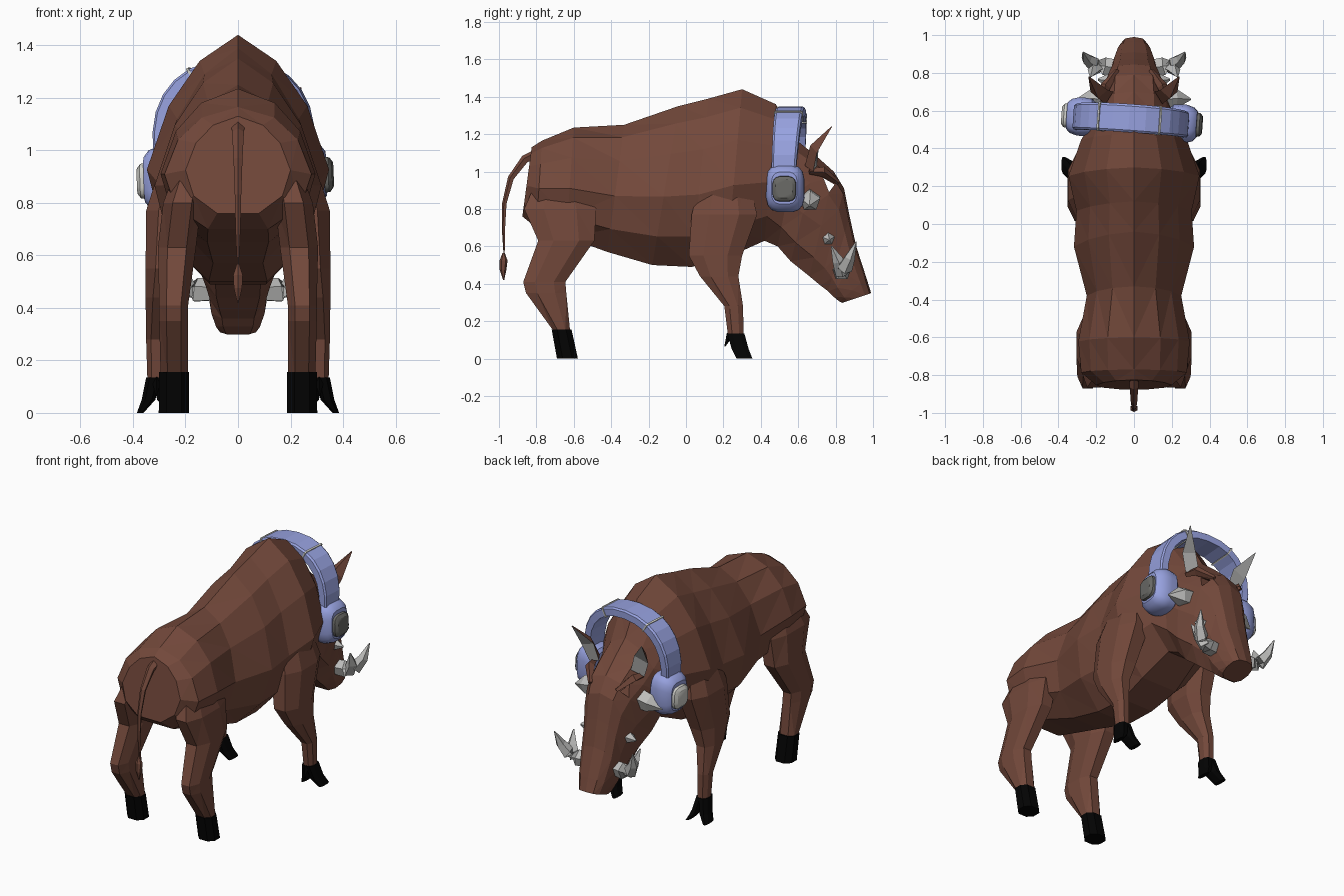
import bpy, bmesh, math
from mathutils import Vector, Matrix

if "Cube" in bpy.data.objects:
    bpy.data.objects.remove(bpy.data.objects["Cube"])


def material(name, rgb):
    m = bpy.data.materials.new(name)
    m.diffuse_color = (*rgb, 1)
    m.use_nodes = True
    m.node_tree.nodes["Principled BSDF"].inputs["Base Color"].default_value = m.diffuse_color
    return m


BROWN = material("brown hide", (0.17, 0.065, 0.043))
BLACK = material("black hoof", (0.001, 0.001, 0.001))
IVORY = material("grey ivory", (0.50, 0.50, 0.49))
BLUE = material("periwinkle blue", (0.31, 0.36, 0.74))
PALE = material("pale grey", (0.62, 0.62, 0.58))
DARK = material("dark grey", (0.14, 0.14, 0.13))


def loft(name, rings, mat, mirror=False, tri=False, xform=None, smooth=False):
    """Skin a list of equal-length point rings and cap both ends."""
    bm = bmesh.new()
    vs = [[bm.verts.new(p) for p in r] for r in rings]
    n = len(vs[0])
    for a, b in zip(vs, vs[1:]):
        for i in range(n):
            j = (i + 1) % n
            bm.faces.new((a[i], a[j], b[j], b[i]))
    bm.faces.new(vs[0])
    bm.faces.new(vs[-1])
    bmesh.ops.remove_doubles(bm, verts=bm.verts[:], dist=1e-5)
    if tri:
        bmesh.ops.triangulate(bm, faces=bm.faces[:])
    if xform:
        bm.transform(xform)
    bmesh.ops.recalc_face_normals(bm, faces=bm.faces[:])
    me = bpy.data.meshes.new(name)
    bm.to_mesh(me)
    bm.free()
    me.materials.append(mat)
    ob = bpy.data.objects.new(name, me)
    bpy.context.collection.objects.link(ob)
    if mirror:
        ob.modifiers.new("mirror", 'MIRROR').use_mirror_merge = False
    if smooth:
        bpy.ops.object.select_all(action='DESELECT')
        ob.select_set(True)
        bpy.context.view_layer.objects.active = ob
        bpy.ops.object.shade_smooth_by_angle(angle=math.radians(35))
    return ob


def tube(name, path, mat, n=5, **kw):
    """Path entries are (x, y, z, radius)."""
    pts = [Vector(p[:3]) for p in path]
    rings = []
    for i, p in enumerate(pts):
        d = (pts[min(i + 1, len(pts) - 1)] - pts[max(i - 1, 0)]).normalized()
        side = Vector((1, 0, 0)) if abs(d.x) < 0.8 else Vector((0, 1, 0))
        u = d.cross(side).normalized()
        v = d.cross(u)
        rings.append([p + path[i][3] * (u * math.cos(t) + v * math.sin(t))
                      for t in (math.tau * k / n for k in range(n))])
    return loft(name, rings, mat, **kw)


def leg_rings(rows):
    """Chamfered horizontal rings from (z, back y, front y, inner x, outer x)."""
    out = []
    for z, y0, y1, x0, x1 in rows:
        cx, cy, hx, hy = (x0 + x1) / 2, (y0 + y1) / 2, (x1 - x0) / 2, (y1 - y0) / 2
        out.append([(cx + a * hx, cy + b * hy, z) for a, b in
                    ((1, .45), (.5, 1), (-.5, 1), (-1, .45),
                     (-1, -.45), (-.5, -1), (.5, -1), (1, -.45))])
    return out


# Body, neck and head: slanted sections (top y, top z, bottom y, bottom z, half width, boxiness)
sections = [(-.825, 1.13, -.875, .76, .20, .3), (-.77, 1.165, -.80, .70, .28, .4),
            (-.60, 1.235, -.64, .65, .295, .3), (-.33, 1.25, -.42, .57, .25, .2),
            (-.04, 1.35, -.18, .50, .318, 0), (.12, 1.39, .03, .49, .305, 0),
            (.30, 1.44, .22, .54, .347, 0), (.48, 1.36, .42, .63, .28, 0),
            (.60, 1.16, .49, .60, .22, .3), (.70, 1.08, .56, .52, .20, .6),
            (.79, 1.00, .66, .44, .165, 1), (.845, .91, .72, .39, .14, 1),
            (.875, .76, .76, .36, .122, 1), (.91, .60, .79, .33, .115, 1),
            (.965, .43, .82, .305, .095, 1), (.99, .35, .835, .298, .078, 1)]
lean = [(.42, .89), (.76, .70), (1, .43), (.83, .18), (.35, 0)]
boxy = [(.60, .95), (.90, .78), (1, .48), (.88, .18), (.50, 0)]
rings = []
for yt, zt, yb, zb, w, k in sections:
    half = [(a[0] + (b[0] - a[0]) * k, a[1] + (b[1] - a[1]) * k) for a, b in zip(lean, boxy)]
    profile = [(0, 1)] + half + [(-x, t) for x, t in reversed(half)]
    rings.append([(x * w, yb + (yt - yb) * t, zb + (zt - zb) * t) for x, t in profile])
body = loft("body", rings, BROWN, tri=True)

# Eye sockets
socket = [(.735, .965), (.795, .93), (.765, .89)]
cutter = loft("eye_cutter", [[(x, y, z) for y, z in socket] for x in (-.4, .4)], BROWN)
cutter.hide_render = True
cutter.hide_viewport = True
cut = body.modifiers.new("eyes", 'BOOLEAN')
cut.operation = 'DIFFERENCE'
cut.object = cutter
tube("brow", [(.17, .66, 1.0, .015), (.15, .73, 1.0, .028), (.09, .815, .94, .012)],
     BROWN, n=4, mirror=True)

# Legs and hooves
loft("hind_leg", leg_rings([(1.02, -.77, -.58, .12, .20), (.80, -.865, -.48, .14, .285),
                            (.63, -.79, -.49, .16, .305), (.41, -.87, -.645, .19, .30),
                            (.35, -.855, -.64, .19, .30), (.15, -.71, -.62, .19, .295)]),
     BROWN, mirror=True, tri=True)
loft("hind_hoof", leg_rings([(.155, -.718, -.612, .187, .30), (0, -.69, -.578, .187, .302)]),
     BLACK, mirror=True)
loft("front_leg", leg_rings([(1.02, .10, .32, .14, .27), (.77, .03, .38, .16, .35),
                             (.55, .015, .30, .20, .352), (.44, .075, .28, .24, .352),
                             (.28, .205, .305, .275, .35), (.12, .225, .308, .28, .345)]),
     BROWN, mirror=True, tri=True)
loft("outer_toe", leg_rings([(.135, .22, .312, .295, .35), (.05, .245, .335, .315, .367),
                             (0, .27, .355, .36, .385)]), BLACK, mirror=True)
loft("inner_toe", leg_rings([(.135, .22, .312, .275, .325), (.05, .245, .335, .258, .308),
                             (0, .27, .355, .24, .265)]), BLACK, mirror=True)
tube("dewclaw", [(.31, .235, .13, .018), (.312, .208, .065, .003)], BLACK, n=4, mirror=True)

# Tail with tuft
tube("tail", [(0, -.76, 1.11, .03), (0, -.86, 1.065, .024), (0, -.935, .965, .018),
              (0, -.97, .83, .013), (0, -.975, .70, .010), (0, -.972, .55, .003)], BROWN)
tube("tail_tuft", [(0, -.975, .565, .006), (0, -.975, .525, .021),
                   (0, -.978, .475, .018), (0, -.975, .42, .003)], BROWN, n=6)

# Ears, with grey inner faces chosen by direction
ear = loft("ear", [[(.11, .70, 1.03), (.19, .68, 1.0), (.15, .635, 1.03)],
                   [(.14, .71, 1.13), (.23, .70, 1.10), (.19, .665, 1.14)],
                   [(.238, .782, 1.24), (.242, .78, 1.238), (.24, .778, 1.242)]],
           BROWN, mirror=True)
ear.data.materials.append(IVORY)
for f in ear.data.polygons:
    f.material_index = int(f.normal.y > .3)

# Two-pronged tusks and cheek spikes
tube("tusk", [(.09, .825, .465, .045), (.16, .835, .465, .05), (.215, .85, .485, .042),
              (.25, .875, .54, .03), (.27, .91, .625, .003)], IVORY, n=5, mirror=True)
tube("rear_prong", [(.18, .835, .45, .035), (.215, .815, .52, .032), (.23, .778, .60, .004)],
     IVORY, n=4, mirror=True)
tube("cheek_spike", [(.15, .66, .85, .06), (.22, .665, .84, .055), (.30, .66, .82, .005)],
     IVORY, n=5, mirror=True)
tube("snout_wart", [(.08, .75, .65, .04), (.14, .76, .64, .036), (.19, .765, .635, .006)],
     IVORY, n=5, mirror=True)

# Headphones: slightly twisted about the top of the head
pivot = Matrix.Translation((-.016, .55, 1.05))
TILT = (pivot @ Matrix.Rotation(math.radians(-4), 4, 'Z')
        @ Matrix.Rotation(math.radians(-2), 4, 'Y') @ Matrix.Translation((0, -.55, -1.05)))


def arc(name, a0, a1, steps, r0, r1, hy, mat):
    """Slightly squared arch over the head."""
    rings = []
    for i in range(steps + 1):
        a = math.radians(a0 + (a1 - a0) * i / steps)
        c, s = math.cos(a), math.sin(a)
        c, s = (math.copysign(abs(v) ** .88, v) for v in (c, s))
        y = .545 + .015 * s
        w = hy * (.88 + .12 * s)
        rings.append([(r * c, y + k * w, 1.035 + r * s * 1.02) for r, k in
                      ((r0, -1), (r1 - .008, -1), (r1, -.85), (r1, .85),
                       (r1 - .008, 1), (r0, 1))])
    loft(name, rings, mat, xform=TILT)


arc("headband", -8, 188, 14, .258, .307, .075, BLUE)
for side, a in (("right", 60), ("left", 118)):
    arc(side + "_band_ring", a, a + 2, 1, .252, .313, .079, PALE)


def rounded(x, k, hy, hz, z=.90, n=16):
    pts = []
    for i in range(n):
        t = math.tau * (i + .5) / n
        c, s = math.cos(t), math.sin(t)
        pts.append((x, .55 + k * hy * math.copysign(abs(c) ** .6, c),
                    z + k * hz * math.copysign(abs(s) ** .6, s)))
    return pts


for side, sx, cap in (("right", 1, DARK), ("left", -1, PALE)):
    loft(side + "_ear_cup", [rounded(sx * x, k, .103, .128) for x, k in
                             ((.20, .8), (.215, .95), (.255, 1), (.285, 1),
                              (.325, .88), (.345, .68))], BLUE, xform=TILT, smooth=True)
    loft(side + "_cup_cap", [rounded(sx * x, k, .066, .07, .895) for x, k in
                             ((.335, 1), (.36, .95), (.373, .7))], cap, xform=TILT, smooth=True)
